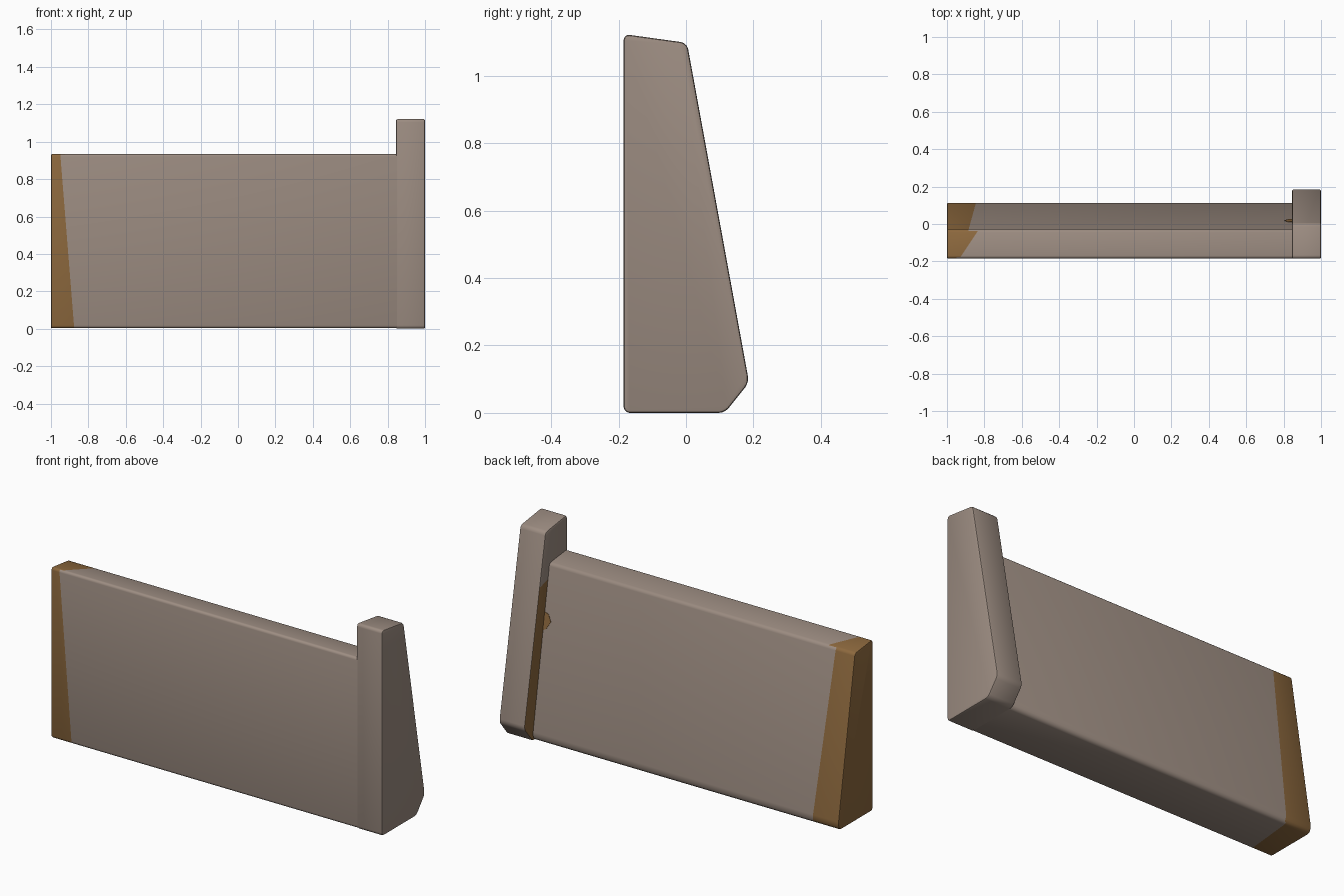
import bpy, bmesh, math
from mathutils import Vector

if "Cube" in bpy.data.objects:
    bpy.data.objects.remove(bpy.data.objects["Cube"])


def material(name, rgb):
    m = bpy.data.materials.new(name)
    m.diffuse_color = (*rgb, 1)
    m.use_nodes = True
    m.node_tree.nodes["Principled BSDF"].inputs["Base Color"].default_value = m.diffuse_color
    return m


PLASTER = material("warm grey plaster", (0.335, 0.265, 0.222))
EARTH = material("brown earth", (0.262, 0.138, 0.047))


def rounded_slab(profile, x0, x1, corner, rim):
    """Extrude a (y, z) profile along x, round its long edges, then its end rims."""
    bm = bmesh.new()
    face = bm.faces.new([bm.verts.new((x0, y, z)) for y, z in profile])
    ext = bmesh.ops.extrude_face_region(bm, geom=[face])
    for v in ext["geom"]:
        if isinstance(v, bmesh.types.BMVert):
            v.co.x = x1
    bmesh.ops.recalc_face_normals(bm, faces=bm.faces)
    long_edges = [e for e in bm.edges if abs(e.verts[0].co.x - e.verts[1].co.x) > 0.01]
    bmesh.ops.bevel(bm, geom=long_edges, offset=corner, segments=3, profile=0.5, affect='EDGES')
    rims = [e for e in bm.edges if abs(e.verts[0].co.x - e.verts[1].co.x) < 1e-5]
    bmesh.ops.bevel(bm, geom=rims, offset=rim, segments=2, profile=0.5, affect='EDGES')
    bmesh.ops.recalc_face_normals(bm, faces=bm.faces)
    return bm


def cut(bm, faces, point, normal):
    """Slice only the given faces with a plane."""
    faces = list(faces)
    edges = {e for f in faces for e in f.edges}
    verts = {v for f in faces for v in f.verts}
    bmesh.ops.bisect_plane(bm, geom=faces + list(edges) + list(verts), dist=1e-5,
                           plane_co=point, plane_no=normal)


def finish(bm, name):
    me = bpy.data.meshes.new(name)
    bm.normal_update()
    bm.to_mesh(me)
    bm.free()
    me.materials.append(PLASTER)
    me.materials.append(EARTH)
    ob = bpy.data.objects.new(name, me)
    bpy.context.collection.objects.link(ob)
    bpy.context.view_layer.objects.active = ob
    ob.select_set(True)
    bpy.ops.object.shade_smooth_by_angle(angle=math.radians(35))
    ob.select_set(False)
    return ob


# Long wall with a sloping back
wall = rounded_slab([(-0.184, 0.003), (0.103, 0.003), (0.114, 0.035), (-0.03, 0.917), (-0.184, 0.935)],
                    -1.0, 0.94, 0.015, 0.006)

# Brown broken end: one slanted cut per side of the wall
sides = [
    (lambda n: n.y < -0.6, Vector((-0.95, 0, 0.93)), Vector((0.88, 0, 0.78))),
    (lambda n: n.y > 0.6, Vector((-0.885, 0, 0.93)), Vector((1.0, 0, 0.045))),
    (lambda n: n.z > 0.6 and abs(n.y) <= 0.6, Vector((-0.93, -0.18, 0)), Vector((0.15, -0.1, 0))),
    (lambda n: n.z < -0.6 and abs(n.y) <= 0.6, Vector((-0.88, -0.18, 0)), Vector((1.0, -0.1, 0))),
]
sides[0] = (sides[0][0], sides[0][1], Vector((1.0, 0, 0.08)))
for test, point, normal in sides:
    wall.normal_update()
    cut(wall, [f for f in wall.faces if test(f.normal)], point, normal)
wall.normal_update()
for f in wall.faces:
    c = f.calc_center_median()
    f.smooth = True
    if f.normal.x < -0.3:
        f.material_index = 1
        continue
    for test, point, normal in sides:
        if test(f.normal):
            f.material_index = 1 if (c - point).dot(normal) < 0 else 0
            break
finish(wall, "wall")

# Taller end post with a chamfered foot at the back
post = rounded_slab([(-0.185, 0), (0.115, 0), (0.187, 0.09), (0.003, 1.097), (-0.185, 1.123)],
                    0.845, 1.0, 0.018, 0.008)
# Brown stain on the inner side of the post, below the wall top
cut(post, [f for f in post.faces if f.normal.x < -0.9], Vector((0.845, 0, 0.83)), Vector((0, 0.3, 1)))
post.normal_update()
for f in post.faces:
    if f.normal.x < -0.9 and f.calc_center_median().z < 0.83:
        f.material_index = 1
finish(post, "end_post")

# Small brown stain on the wall back beside the post
stain = bmesh.new()
outline = [(0.85, 0.57), (0.825, 0.585), (0.803, 0.625), (0.82, 0.66), (0.85, 0.67)]
slope = lambda z: 0.114 - (z - 0.035) * 0.144 / 0.882
front = stain.faces.new([stain.verts.new((x, slope(z) + 0.002, z)) for x, z in outline])
ext = bmesh.ops.extrude_face_region(stain, geom=[front])
for v in ext["geom"]:
    if isinstance(v, bmesh.types.BMVert):
        v.co.y -= 0.005
bmesh.ops.recalc_face_normals(stain, faces=stain.faces)
for f in stain.faces:
    f.material_index = 1
finish(stain, "wall_stain")
